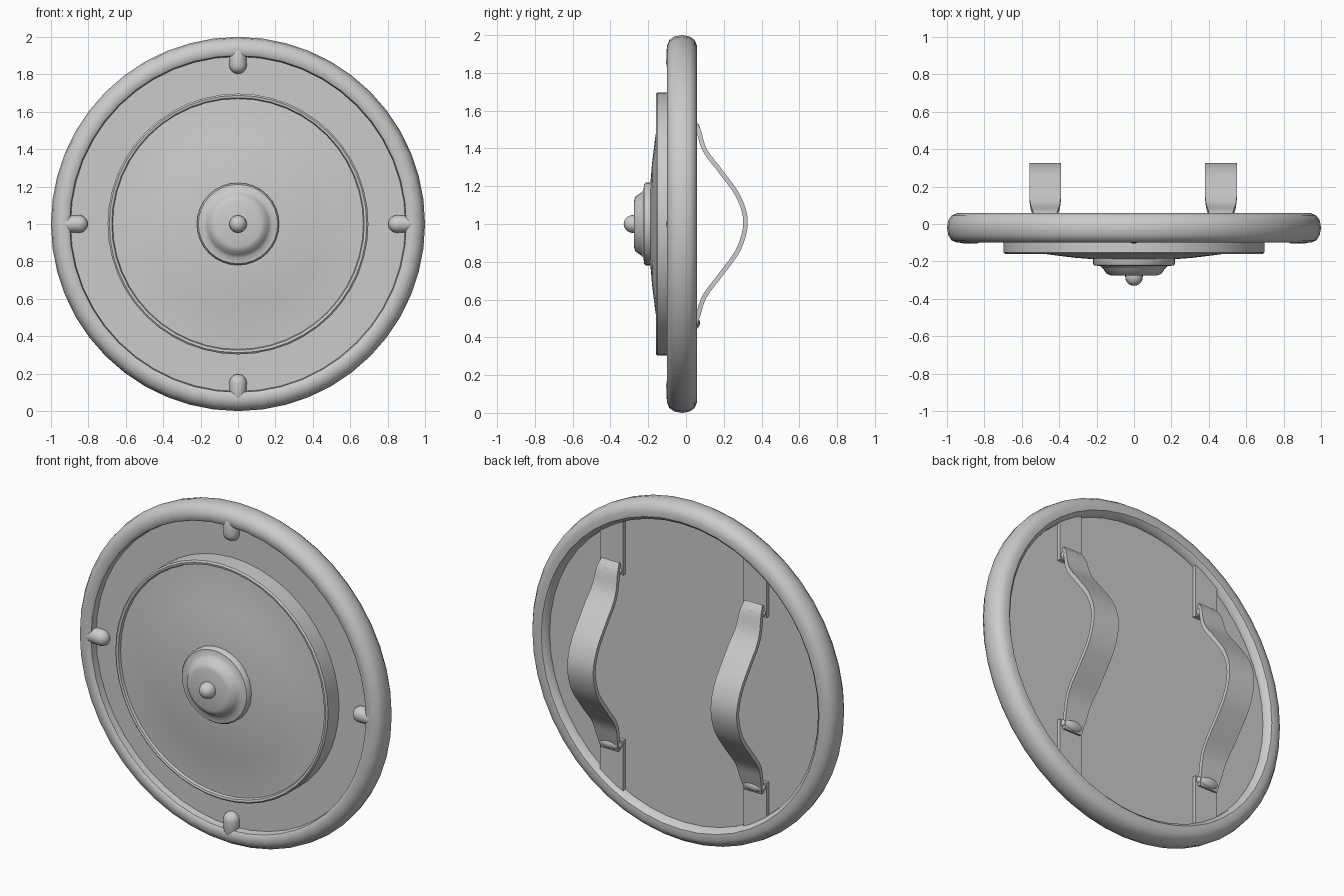
import bpy, bmesh, math
from mathutils import Vector

if "Cube" in bpy.data.objects:
    bpy.data.objects.remove(bpy.data.objects["Cube"])

CZ = 1.0      # height of the shield centre


def finish(bm, name, angle=40):
    bmesh.ops.remove_doubles(bm, verts=bm.verts, dist=1e-5)
    bmesh.ops.recalc_face_normals(bm, faces=bm.faces)
    me = bpy.data.meshes.new(name)
    bm.to_mesh(me)
    bm.free()
    ob = bpy.data.objects.new(name, me)
    bpy.context.collection.objects.link(ob)
    bpy.ops.object.select_all(action='DESELECT')
    ob.select_set(True)
    bpy.context.view_layer.objects.active = ob
    bpy.ops.object.shade_smooth_by_angle(angle=math.radians(angle))
    return ob


def lathe(name, profile, closed=False, steps=48, cx=0.0, cz=CZ, angle=40):
    """Spin (radius, y) points around the y axis."""
    bm = bmesh.new()
    vs = [bm.verts.new((r, y, 0)) for r, y in profile]
    n = len(vs)
    es = [bm.edges.new((vs[i], vs[(i + 1) % n])) for i in range(n if closed else n - 1)]
    bmesh.ops.spin(bm, geom=vs + es, cent=(0, 0, 0), axis=(0, 1, 0),
                   angle=math.tau, steps=steps, use_duplicate=False)
    bmesh.ops.translate(bm, verts=bm.verts, vec=(cx, 0, cz))
    return finish(bm, name, angle)


def prism(name, outline, y0, y1):
    """Extrude an (x, z) outline from y0 to y1."""
    bm = bmesh.new()
    f = bm.faces.new([bm.verts.new((x, y0, z)) for x, z in outline])
    ext = bmesh.ops.extrude_face_region(bm, geom=[f])
    moved = [g for g in ext['geom'] if isinstance(g, bmesh.types.BMVert)]
    bmesh.ops.translate(bm, verts=moved, vec=(0, y1 - y0, 0))
    return finish(bm, name)


def smooth_path(pts, sub=4):
    """Catmull-Rom resampling of a short point list."""
    p = [Vector(q) for q in pts]
    p = [2 * p[0] - p[1]] + p + [2 * p[-1] - p[-2]]
    out = []
    for i in range(1, len(p) - 2):
        a, b, c, d = p[i - 1:i + 3]
        for k in range(sub):
            t = k / sub
            out.append(0.5 * (2 * b + (c - a) * t + (2 * a - 5 * b + 4 * c - d) * t * t
                              + (3 * b - a - 3 * c + d) * t ** 3))
    return out + [p[-2]]


def strap(name, cx):
    """Flat band swept along a bowed (y, z) path."""
    path = smooth_path([(0.035, 1.55), (0.065, 1.50), (0.10, 1.39), (0.19, 1.27),
                        (0.28, 1.14), (0.315, 1.01), (0.28, 0.87), (0.19, 0.74),
                        (0.10, 0.62), (0.065, 0.52), (0.04, 0.44)])
    bm = bmesh.new()
    rings = []
    for i, p in enumerate(path):
        t = (path[min(i + 1, len(path) - 1)] - path[max(i - 1, 0)]).normalized()
        nrm = Vector((-t.y, t.x)) * 0.012
        pinch = min(1.0, min(i, len(path) - 1 - i) / 10)
        w = 0.058 + 0.027 * pinch
        rings.append([bm.verts.new((cx + sx * w, p.x + sn * nrm.x, p.y + sn * nrm.y))
                      for sx, sn in ((-1, -1), (1, -1), (1, 1), (-1, 1))])
    for a, b in zip(rings, rings[1:]):
        for k in range(4):
            bm.faces.new((a[k], a[(k + 1) % 4], b[(k + 1) % 4], b[k]))
    bm.faces.new(rings[0])
    bm.faces.new(rings[-1])
    return finish(bm, name)


def roll(name, cx, z):
    """Small rounded fold where a strap meets its plate."""
    bm = bmesh.new()
    bmesh.ops.create_uvsphere(bm, u_segments=16, v_segments=10, radius=1)
    bmesh.ops.scale(bm, verts=bm.verts, vec=(0.075, 0.032, 0.035))
    bmesh.ops.translate(bm, verts=bm.verts, vec=(cx, 0.042, z))
    return finish(bm, name, 60)


# Rounded outer rim
lathe("rim", [(0.895, -0.05), (0.90, -0.09), (0.915, -0.10), (0.945, -0.10),
              (0.975, -0.088), (0.993, -0.06), (1.0, -0.02), (0.993, 0.02),
              (0.975, 0.045), (0.945, 0.058), (0.91, 0.055), (0.89, 0.035),
              (0.885, 0.0)], closed=True)

# Flat body of the shield
lathe("body_disc", [(0, -0.05), (0.91, -0.05), (0.91, 0.01), (0, 0.01)])

# Raised inner disc with a lipped edge and a shallow dome
lathe("inner_disc", [(0, -0.195), (0.22, -0.188), (0.32, -0.18), (0.45, -0.164),
                     (0.56, -0.148), (0.67, -0.142), (0.675, -0.157), (0.688, -0.160),
                     (0.697, -0.152), (0.697, -0.04), (0, -0.04)])

# Stepped central boss
lathe("boss", [(0, -0.276), (0.12, -0.276), (0.145, -0.268), (0.165, -0.24),
               (0.18, -0.225), (0.212, -0.222), (0.22, -0.212), (0.22, -0.17),
               (0, -0.17)], steps=32)

# Rounded pin at the centre of the boss
knob = [(0.047 * math.sin(a), -0.283 - 0.047 * math.cos(a))
        for a in (math.pi / 2 * i / 5 for i in range(6))]
lathe("boss_knob", knob + [(0.047, -0.26)], steps=20)

# Four round-nosed studs lying between the rim and the face
for i in range(4):
    a = i * math.pi / 2
    ux, uz = math.cos(a), math.sin(a)
    bm = bmesh.new()
    bmesh.ops.create_uvsphere(bm, u_segments=16, v_segments=10, radius=0.047)
    for v in bm.verts:
        if v.co.z > 0:                      # stretch outward into the rim
            v.co.z += 0.06
        x, y, z = v.co
        r = 0.85 + z
        v.co = (ux * r - uz * x, y - 0.058, CZ + uz * r + ux * x)
    finish(bm, "rim_stud_%d" % i, 60)

# Two hand straps on the back, each with end plates and folds
for side, cx in (("left", -0.475), ("right", 0.465)):
    strap("strap_" + side, cx)
    s = 1 if cx > 0 else -1
    xi, xo = cx - s * 0.075, cx + s * 0.075
    ri, ro = (math.sqrt(0.91 ** 2 - x * x) for x in (xi, xo))
    for end, d, start in (("top", 1, 0.48), ("bottom", -1, 0.50)):
        prism("strap_plate_%s_%s" % (side, end),
              [(xi, CZ + d * start), (xo, CZ + d * start),
               (xo, CZ + d * ro), (xi, CZ + d * ri)], 0.0, 0.032)
        roll("strap_fold_%s_%s" % (side, end), cx, CZ + d * (start + 0.025))
